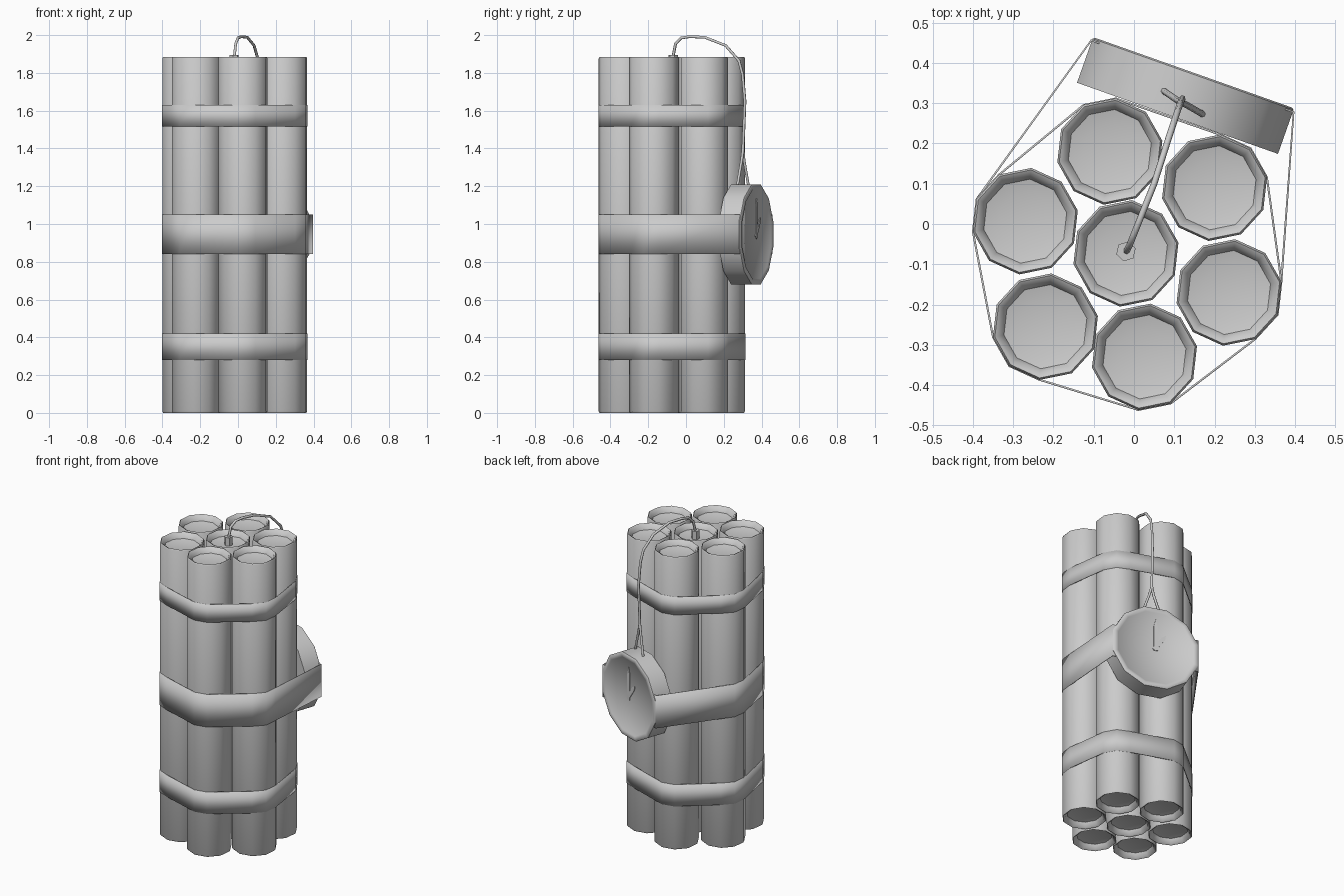
import bpy, bmesh
from math import radians, cos, sin, pi
from mathutils import Vector, Matrix, geometry

cube = bpy.data.objects.get("Cube")
if cube:
    bpy.data.objects.remove(cube, do_unlink=True)

grey = bpy.data.materials.new("plain_grey")
grey.use_nodes = True
grey.diffuse_color = (0.6, 0.6, 0.6, 1)
grey.node_tree.nodes["Principled BSDF"].inputs["Base Color"].default_value = (0.6, 0.6, 0.6, 1)


def finish(name, bm, matrix=Matrix(), angle=50):
    bmesh.ops.recalc_face_normals(bm, faces=bm.faces)
    mesh = bpy.data.meshes.new(name)
    bm.to_mesh(mesh)
    bm.free()
    mesh.materials.append(grey)
    mesh.shade_smooth()
    mesh.set_sharp_from_angle(angle=radians(angle))
    obj = bpy.data.objects.new(name, mesh)
    obj.matrix_world = matrix
    bpy.context.collection.objects.link(obj)
    return obj


def lathe(name, profile, sides, phase, matrix):
    """Closed solid turned from (radius, height) points, ends fanned to the axis."""
    bm = bmesh.new()
    rings = [[bm.verts.new((r * cos(phase + 2 * pi * i / sides),
                            r * sin(phase + 2 * pi * i / sides), z))
              for i in range(sides)] for r, z in profile]
    for a, b in zip(rings, rings[1:]):
        for i in range(sides):
            j = (i + 1) % sides
            bm.faces.new((a[i], a[j], b[j], b[i]))
    for ring, (r, z) in ((rings[0], profile[0]), (rings[-1], profile[-1])):
        bmesh.ops.poke(bm, faces=[bm.faces.new(ring)])
    return finish(name, bm, matrix)


# Seven sticks with dished ends
LENGTH, RADIUS, PHASE = 1.885, 0.133, radians(11.5)
centres = [(-0.02, -0.073), (-0.06, 0.18), (0.2, 0.09), (0.236, -0.17),
           (0.026, -0.33), (-0.22, -0.255), (-0.27, 0.007)]
end = [(0.07, 0.042), (0.105, 0.034), (0.117, 0.006), (0.128, 0), (RADIUS, 0.008)]
stick = end + [(r, LENGTH - z) for r, z in reversed(end)]
for n, (x, y) in enumerate(centres):
    lathe("stick_%d" % (n + 1), stick, 10, PHASE, Matrix.Translation((x, y, 0)))

# Fuse cap in the middle stick
lathe("fuse_cap", [(0.025, 1.83), (0.025, 1.896)], 6, 0.3,
      Matrix.Translation((-0.02, -0.068, 0)))

# Timer drum: local x runs along its face, y is up, z points outward
tilt = radians(-19.5)
along = Vector((cos(tilt), sin(tilt), 0))
out = Vector((-sin(tilt), cos(tilt), 0))
up = Vector((0, 0, 1))
centre = Vector((0.128, 0.319, 0.945))
frame = Matrix((-along, up, out)).transposed().to_4x4()
frame.translation = centre
HALF, DRUM = 0.06, 0.274
lathe("timer_drum", [(DRUM, -HALF), (DRUM, HALF - 0.004), (DRUM - 0.006, HALF),
                     (DRUM - 0.028, HALF), (DRUM - 0.032, HALF - 0.004)],
      12, pi / 12, frame)


# Timer hands
def hand(name, length, width, angle):
    bm = bmesh.new()
    outline = [(-width, -0.02), (width, -0.02), (width, length * 0.75), (0, length),
               (-width, length * 0.75)]
    face = bm.faces.new([bm.verts.new((x, y, 0)) for x, y in outline])
    top = bmesh.ops.extrude_face_region(bm, geom=[face])["geom"]
    bmesh.ops.translate(bm, vec=(0, 0, 0.006),
                        verts=[v for v in top if isinstance(v, bmesh.types.BMVert)])
    spin = Matrix.Rotation(angle, 4, 'Z')
    finish(name, bm, frame @ Matrix.Translation((0, 0, HALF - 0.006)) @ spin, 20)


hand("minute_hand", 0.19, 0.012, 0.0)
hand("hour_hand", 0.11, 0.012, radians(-35))


# Straps pulled tight around the outline of the bundle
def strap(name, low, high, extra=()):
    points = [Vector((x + (RADIUS + 0.002) * cos(PHASE + pi * i / 5),
                      y + (RADIUS + 0.002) * sin(PHASE + pi * i / 5)))
              for x, y in centres for i in range(10)] + list(extra)
    loop = [points[i] for i in geometry.convex_hull_2d(points)]
    bm = bmesh.new()
    rows = [[bm.verts.new((p.x, p.y, z)) for p in loop] for z in (low, high)]
    for i in range(len(loop)):
        j = (i + 1) % len(loop)
        bm.faces.new((rows[0][i], rows[0][j], rows[1][j], rows[1][i]))
    obj = finish(name, bm)
    mod = obj.modifiers.new("thickness", 'SOLIDIFY')
    mod.thickness = 0.005


corners = [(centre + along * s * 0.268 + out * (HALF - 0.007)).xy for s in (-1, 1)]
strap("lower_strap", 0.28, 0.42)
strap("middle_strap", 0.84, 1.05, corners)
strap("upper_strap", 1.515, 1.63)


# Fuse wires
def wire(name, points, radius=0.008):
    curve = bpy.data.curves.new(name, 'CURVE')
    curve.dimensions = '3D'
    curve.bevel_depth = radius
    curve.bevel_resolution = 1
    curve.use_fill_caps = True
    line = curve.splines.new('POLY')
    line.points.add(len(points) - 1)
    for point, co in zip(line.points, points):
        point.co = (*co, 1)
    curve.materials.append(grey)
    bpy.context.collection.objects.link(bpy.data.objects.new(name, curve))


split = (0.118, 0.302, 1.4)
wire("fuse_wire", [(-0.02, -0.07, 1.88), (-0.012, -0.055, 1.955), (0.0, -0.025, 1.985),
                   (0.018, 0.02, 1.992), (0.05, 0.1, 1.988), (0.085, 0.21, 1.945),
                   (0.108, 0.28, 1.865), (0.115, 0.3, 1.79), (0.12, 0.312, 1.65), split])
wire("right_lead", [split, (0.108, 0.307, 1.34), (0.07, 0.333, 1.19)])
wire("left_lead", [split, (0.132, 0.295, 1.34), (0.175, 0.27, 1.19)])
